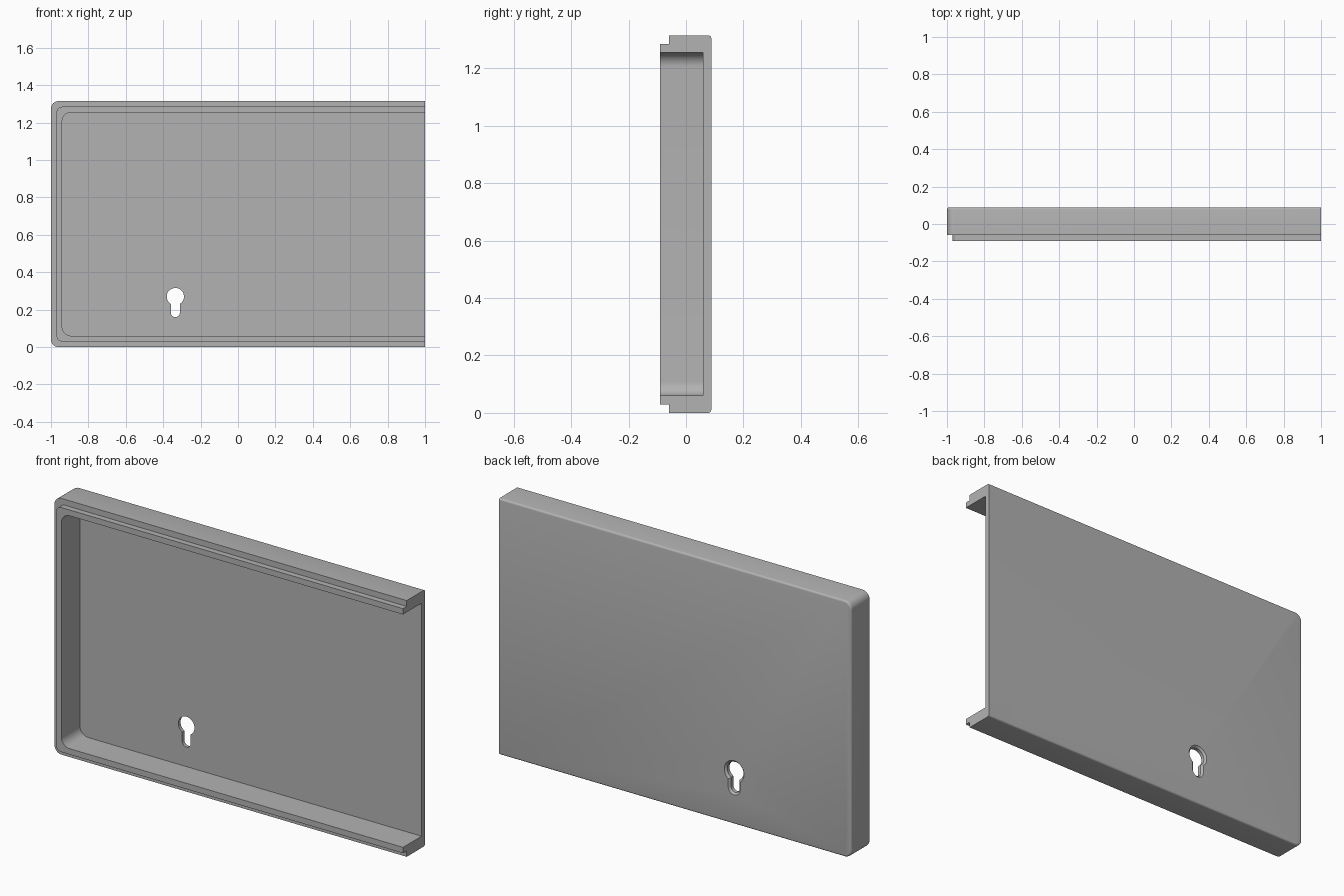
import bpy, bmesh, math

cube = bpy.data.objects.get("Cube")
if cube:
    bpy.data.objects.remove(cube, do_unlink=True)

HEIGHT = 1.315
BACK, FLOOR, LEDGE, FRONT = 0.088, 0.06, -0.06, -0.09

grey = bpy.data.materials.new("plain grey")
grey.use_nodes = True
grey.diffuse_color = (0.45, 0.45, 0.45, 1)
grey.node_tree.nodes["Principled BSDF"].inputs["Base Color"].default_value = grey.diffuse_color


def arc(cx, cz, r, start, end, steps):
    angles = [math.radians(start + (end - start) * i / steps) for i in range(steps + 1)]
    return [(cx + r * math.cos(a), cz + r * math.sin(a)) for a in angles]


def tray_outline(inset, r):
    """Outline open on the +x side, rounded at both -x corners."""
    left, low, high = inset - 1, inset, HEIGHT - inset
    return ([(1, high)] + arc(left + r, high - r, r, 90, 180, 12)
            + arc(left + r, low + r, r, 180, 270, 12) + [(1, low)])


def keyhole(cx, cz, grow):
    """Round head over a narrower slot with a round foot."""
    r, half, drop = 0.046 + grow, 0.024 + grow, 0.086
    side = math.degrees(math.asin(half / r))
    return (arc(cx, cz, r, side - 90, 270 - side, 32)
            + arc(cx, cz - drop, half, 180, 360, 16))


def loft(name, rings, closed):
    """Join rings of (outline, y); cap first, last and any open ends."""
    bm = bmesh.new()
    loops = [[bm.verts.new((x, y, z)) for x, z in pts] for pts, y in rings]
    n = len(loops[0])
    for a, b in zip(loops, loops[1:]):
        for i in range(n if closed else n - 1):
            j = (i + 1) % n
            bm.faces.new((a[i], a[j], b[j], b[i]))
    bm.faces.new(loops[0])
    bm.faces.new(loops[-1])
    if not closed:
        bm.faces.new([l[0] for l in loops] + [l[-1] for l in reversed(loops)])
    bmesh.ops.recalc_face_normals(bm, faces=bm.faces)
    mesh = bpy.data.meshes.new(name)
    bm.to_mesh(mesh)
    bm.free()
    mesh.materials.append(grey)
    obj = bpy.data.objects.new(name, mesh)
    bpy.context.collection.objects.link(obj)
    return obj


# Tray: floor, inner wall, raised lip, ledge, outer wall and rounded back edge
rings = [(tray_outline(0.06, 0.048), FLOOR), (tray_outline(0.06, 0.048), FRONT),
         (tray_outline(0.03, 0.03), FRONT), (tray_outline(0.03, 0.03), LEDGE),
         (tray_outline(0, 0.04), LEDGE)]
FILLET = 0.01
for i in range(5):
    a = math.radians(90 * i / 4)
    inset = FILLET * (1 - math.cos(a))
    rings.append((tray_outline(inset, 0.04 - inset), BACK - FILLET * (1 - math.sin(a))))
tray = loft("tray", rings, False)

# Keyhole opening, bevelled on the back
hole = [(keyhole(-0.335, 0.27, g), y) for g, y in
        ((0, 0), (0, BACK - 0.01), (0.01, BACK), (0.01, BACK + 0.05))]
cutter = loft("keyhole_cutter", hole, True)
cutter.hide_render = True
cut = tray.modifiers.new("keyhole", 'BOOLEAN')
cut.object = cutter
cut.operation = 'DIFFERENCE'
cut.solver = 'EXACT'

bpy.ops.object.select_all(action='DESELECT')
bpy.context.view_layer.objects.active = tray
tray.select_set(True)
bpy.ops.object.modifier_apply(modifier=cut.name)
bpy.data.objects.remove(cutter, do_unlink=True)
bpy.ops.object.shade_smooth_by_angle(angle=math.radians(30))
